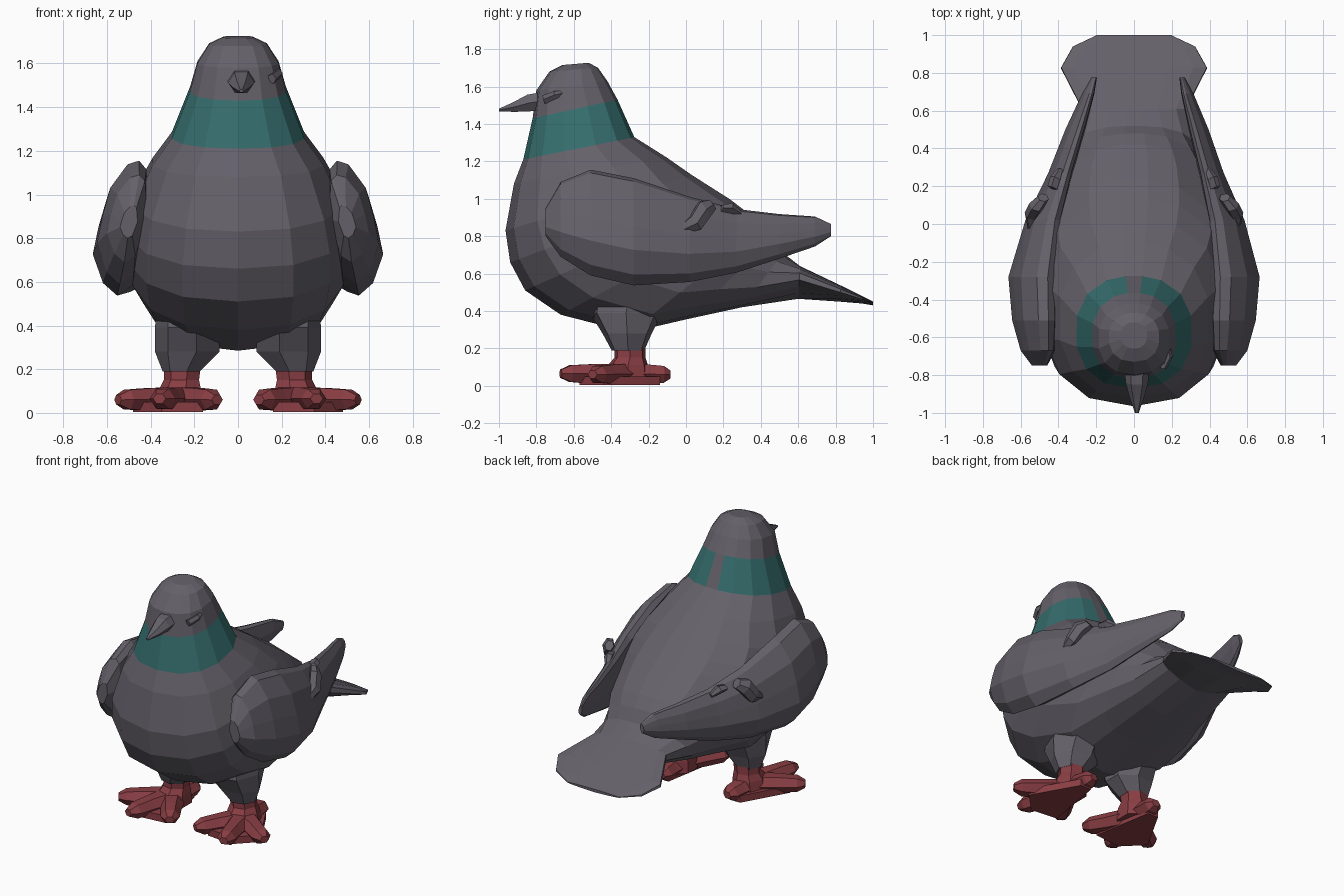
import bpy, bmesh, math
from mathutils import Vector

if "Cube" in bpy.data.objects:
    bpy.data.objects.remove(bpy.data.objects["Cube"])


def material(name, rgb):
    m = bpy.data.materials.new(name)
    m.diffuse_color = (*rgb, 1)
    m.use_nodes = True
    m.node_tree.nodes["Principled BSDF"].inputs["Base Color"].default_value = m.diffuse_color
    return m


GREY = material("slate grey feathers", (0.128, 0.118, 0.143))
TEAL = material("teal neck band", (0.036, 0.152, 0.152))
RED = material("dull red feet", (0.250, 0.048, 0.057))


def loft(name, rings, mats, mirror=False, rule=None):
    """Skin a list of equal-length point rings and cap both ends."""
    bm = bmesh.new()
    vr = [[bm.verts.new(p) for p in r] for r in rings]
    n = len(vr[0])
    for k, (a, b) in enumerate(zip(vr, vr[1:])):
        for i in range(n):
            j = (i + 1) % n
            f = bm.faces.new((a[i], a[j], b[j], b[i]))
            if rule:
                f.material_index = rule(k, i)
    bm.faces.new(vr[0])
    bm.faces.new(vr[-1])
    bmesh.ops.recalc_face_normals(bm, faces=bm.faces)
    me = bpy.data.meshes.new(name)
    bm.to_mesh(me)
    bm.free()
    for m in mats:
        me.materials.append(m)
    ob = bpy.data.objects.new(name, me)
    bpy.context.collection.objects.link(ob)
    if mirror:
        ob.modifiers.new("mirror", 'MIRROR')
    return ob


def spow(v, e=0.86):
    return math.copysign(abs(v) ** e, v)


def flat_ring(cx, cy, z, rx, ry, n=7):
    return [(cx + rx * math.cos(math.tau * i / n), cy + ry * math.sin(math.tau * i / n), z)
            for i in range(n)]


def tube(name, stations, mats, n=6, mirror=True):
    """Tube along stations of (point, half width, half height)."""
    pts = [Vector(s[0]) for s in stations]
    d = (pts[-1] - pts[0]).normalized()
    side = d.cross(Vector((0, 0, 1))).normalized()
    up = side.cross(d)
    rings = []
    for p, (_, w, h) in zip(pts, stations):
        rings.append([p + side * w * math.cos(math.tau * i / n) + up * h * math.sin(math.tau * i / n)
                      for i in range(n)])
    return loft(name, rings, mats, mirror)


# Body: slices turn from level at the head to upright at the tail
# (front y, front z, back y, back z, half width)
slices = [
    (-.66, 1.715, -.52, 1.727, .07),
    (-.73, 1.68, -.47, 1.70, .135),
    (-.80, 1.58, -.42, 1.63, .19),
    (-.82, 1.43, -.365, 1.53, .225),
    (-.87, 1.21, -.275, 1.33, .31),
    (-.92, 1.08, -.10, 1.22, .40),
    (-.965, .83, .03, 1.13, .485),
    (-.94, .66, .14, 1.06, .515),
    (-.86, .51, .235, 1.00, .515),
    (-.67, .38, .34, .92, .49),
    (-.30, .285, .42, .86, .44),
    (.00, .355, .48, .79, .375),
    (.30, .42, .52, .71, .32),
    (.60, .465, .61, .64, .28),
    (.82, .45, .83, .535, .395),
    (.94, .44, .94, .48, .33),
    (1.0, .43, 1.0, .45, .20),
]
half = [26 * i for i in range(1, 7)] + [174]
angles = [0] + half + [360 - a for a in reversed(half)]
BACK = angles.index(174)
rings = []
for k, (yf, zf, yb, zb, w) in enumerate(slices):
    ring = []
    for deg in angles:
        a = math.radians(deg)
        t = 0.5 - 0.5 * spow(math.cos(a))
        if k > 12:                       # the tail is flat on top
            t **= 0.55
        ring.append((w * spow(math.sin(a)), yf + (yb - yf) * t, zf + (zb - zf) * t))
    rings.append(ring)
# The neck band leaves a narrow gap at the nape
loft("body", rings, [GREY, TEAL], rule=lambda k, i: int(k == 3 and i != BACK))

# Beak
tube("beak", [((.015, -.74, 1.525), .066, .058), ((.015, -.84, 1.512), .06, .052),
              ((.015, -.92, 1.49), .038, .03), ((.015, -1.0, 1.474), .01, .008)],
     [GREY], mirror=False)

# Small crest of feathers on one cheek
tube("cheek_tuft", [((.155, -.76, 1.53), .02, .025), ((.185, -.70, 1.555), .02, .022),
                    ((.175, -.63, 1.57), .012, .012)], [GREY], n=5, mirror=False)

# Folded wings: (y, bottom z, top z, inner x, outer x)
profile = [(.06, .93), (.2, 1), (.42, .97), (.75, .78), (.9, .55), (1, .33), (.82, .1),
           (.57, 0), (.3, .08), (0, .5)]
wing = [
    (-.75, .80, .95, .46, .54),
    (-.67, .69, 1.09, .415, .60),
    (-.51, .59, 1.155, .405, .645),
    (-.28, .537, 1.11, .405, .665),
    (.02, .555, 1.01, .39, .585),
    (.27, .605, .945, .345, .475),
    (.50, .68, .918, .29, .395),
    (.69, .745, .905, .25, .315),
    (.775, .80, .865, .24, .27),
]
# The left wing tip folds a little further in
for side, sign, fold in (("right", 1, 0), ("left", -1, .045)):
    loft(side + "_wing", [[(sign * (xi + (xo - xi) * u - fold * max(0, y + .2)), y,
                            zb + (zt - zb) * v) for u, v in profile]
                          for y, zb, zt, xi, xo in wing], [GREY])

# Ruffled feathers on the wing edge
tube("wing_tuft", [((.53, -.05, .82), .03, .02), ((.54, .05, .87), .04, .05),
                   ((.515, .10, .945), .04, .055), ((.48, .14, .97), .03, .035)], [GREY])
tube("rear_tuft", [((.43, .19, .95), .03, .02), ((.415, .24, .95), .03, .03),
                   ((.39, .29, .92), .015, .015)], [GREY], n=5)

# Thighs
loft("thigh", [flat_ring(.255, -.31, .19, .09, .09), flat_ring(.225, -.315, .28, .155, .135),
               flat_ring(.225, -.32, .39, .155, .20), flat_ring(.23, -.30, .52, .14, .20)],
     [GREY], mirror=True)

# Shanks
loft("shank", [flat_ring(.265, -.31, .03, .11, .12), flat_ring(.26, -.31, .11, .10, .11),
               flat_ring(.255, -.30, .15, .085, .085), flat_ring(.25, -.30, .21, .088, .085)],
     [RED], mirror=True)

# Toes: three forward and one behind
ankle = Vector((.27, -.32, .065))
tips = {"outer_toe": (.55, -.50, .06), "middle_toe": (.36, -.67, .065),
        "inner_toe": (.095, -.60, .06), "hind_toe": (.25, -.085, .06)}
for name, tip in tips.items():
    tip = Vector(tip)
    tube(name, [(ankle, .085, .062), (ankle.lerp(tip, .55), .065, .058),
                (ankle.lerp(tip, .85), .06, .052), (tip, .03, .025)], [RED])

# Webbed sole joining the toes
outline = [(.23, -.14), (.31, -.14), (.48, -.44), (.35, -.57), (.16, -.55)]
loft("sole", [[(x, y, z) for x, y in outline] for z in (.003, .05)], [RED], mirror=True)
